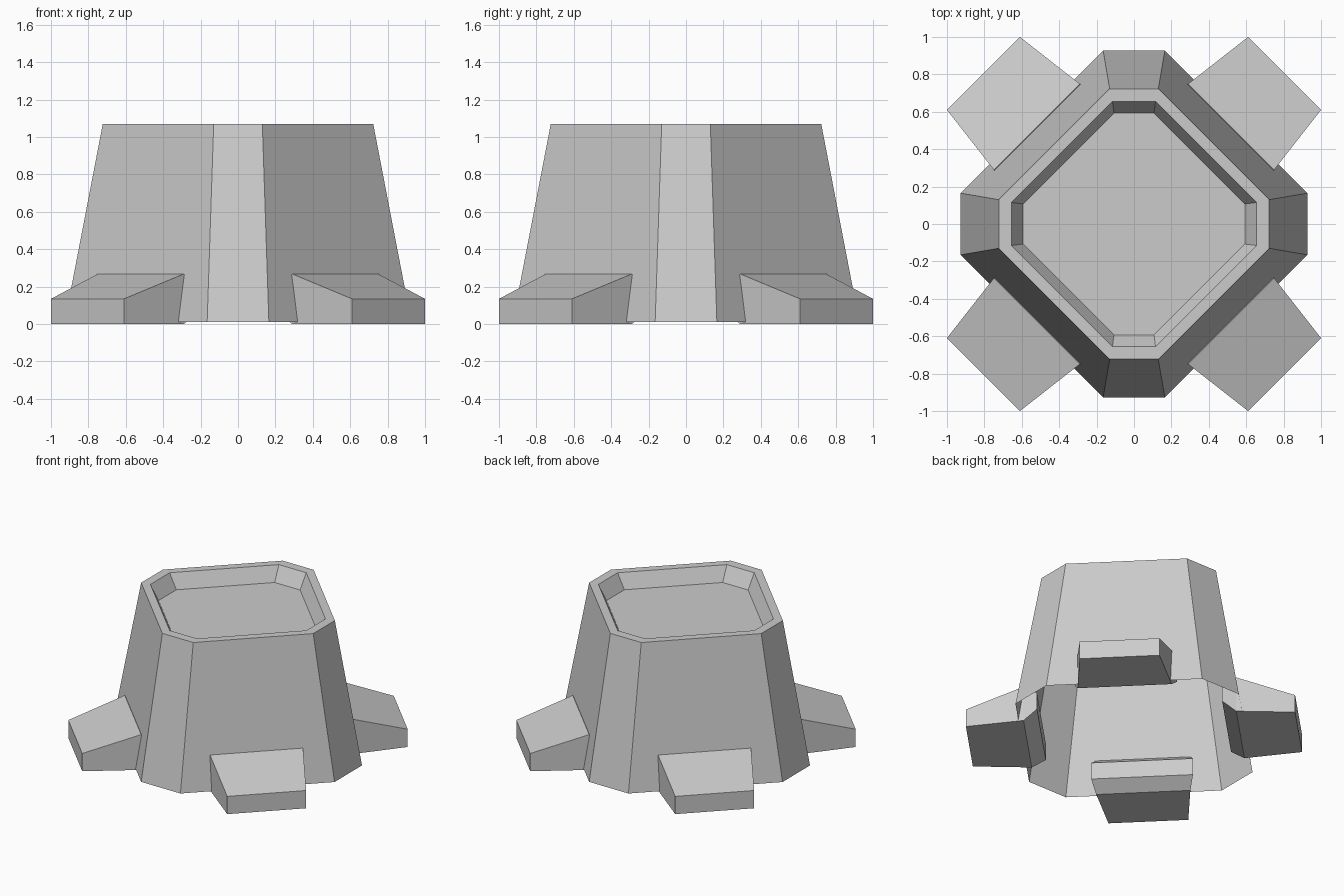
import bpy, bmesh, math
from mathutils import Matrix

if "Cube" in bpy.data.objects:
    bpy.data.objects.remove(bpy.data.objects["Cube"])


def finish(bm, name):
    me = bpy.data.meshes.new(name)
    bm.to_mesh(me)
    bm.free()
    ob = bpy.data.objects.new(name, me)
    bpy.context.collection.objects.link(ob)
    return ob


def loft(bm, rings):
    """Join successive closed rings with quads and return the vertex rings."""
    loops = [[bm.verts.new(p) for p in r] for r in rings]
    for a, b in zip(loops, loops[1:]):
        n = len(a)
        for i in range(n):
            j = (i + 1) % n
            bm.faces.new((a[i], a[j], b[j], b[i]))
    return loops


def octagon(r, c, z):
    """Square on its corner with clipped tips: reach r, tip half width c."""
    return [(r, -c, z), (r, c, z), (c, r, z), (-c, r, z),
            (-r, c, z), (-r, -c, z), (-c, -r, z), (c, -r, z)]


# Tapered body skin, open underneath, with a rim and a shallow recessed top
bm = bmesh.new()
loops = loft(bm, [octagon(0.927, 0.165, 0.01), octagon(0.723, 0.13, 1.07),
                  octagon(0.655, 0.115, 1.07), octagon(0.593, 0.107, 0.96)])
bm.faces.new(loops[-1])
finish(bm, "body")

# Four wedge feet on the diagonals: side profile of (distance, height, half width)
profile = [(1.138, 0.0, 0.276), (1.138, 0.135, 0.276), (0.735, 0.268, 0.325),
           (0.64, 0.198, 0.352), (0.64, 0.07, 0.352), (0.735, 0.0, 0.325)]
for k, name in enumerate(["back_right", "back_left", "front_left", "front_right"]):
    bm = bmesh.new()
    sides = loft(bm, [[(d, s * w, z) for d, z, w in profile] for s in (-1, 1)])
    # Each side is split where the profile narrows, keeping the faces flat
    for a in sides:
        bm.faces.new((a[0], a[1], a[2], a[5]))
        bm.faces.new((a[5], a[2], a[3], a[4]))
    bmesh.ops.recalc_face_normals(bm, faces=bm.faces)
    bm.transform(Matrix.Rotation(math.radians(45 + 90 * k), 4, 'Z'))
    finish(bm, name + "_foot")
